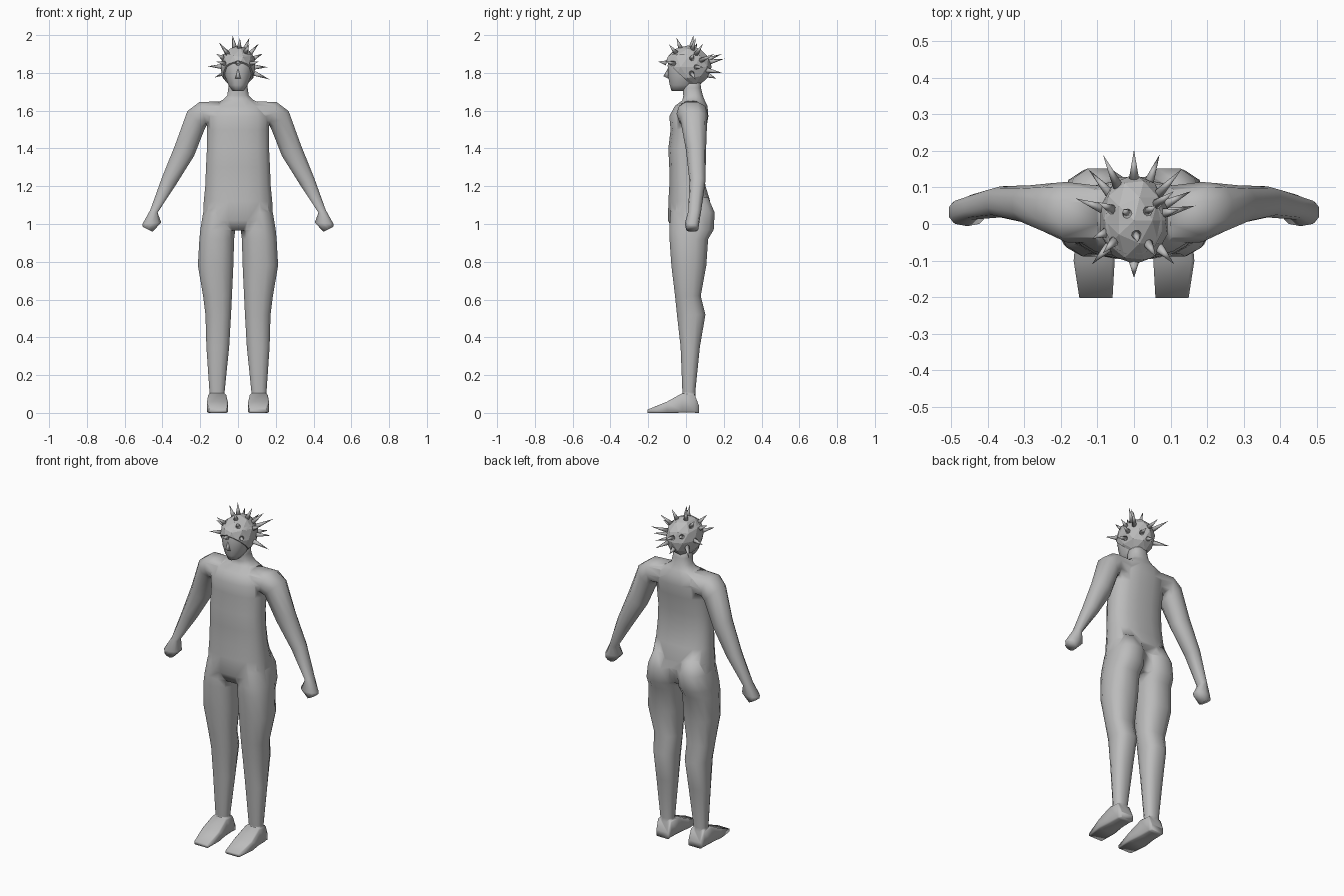
import bpy, bmesh, math
from mathutils import Vector

if "Cube" in bpy.data.objects:
    bpy.data.objects.remove(bpy.data.objects["Cube"])

grey = bpy.data.materials.new("grey")
grey.diffuse_color = (0.5, 0.5, 0.5, 1)
grey.use_nodes = True
grey.node_tree.nodes["Principled BSDF"].inputs["Base Color"].default_value = grey.diffuse_color


def make(name, bm, smooth=True):
    bmesh.ops.recalc_face_normals(bm, faces=bm.faces[:])
    me = bpy.data.meshes.new(name)
    bm.to_mesh(me)
    bm.free()
    for p in me.polygons:
        p.use_smooth = smooth
    me.materials.append(grey)
    ob = bpy.data.objects.new(name, me)
    bpy.context.collection.objects.link(ob)
    return ob


def loft(name, stations, n=12, power=0.8):
    """Skin rings given as (centre, half axis u, half axis v), with end caps."""
    bm = bmesh.new()
    rings = []
    for c, u, v in stations:
        ring = []
        for i in range(n):
            a = 2 * math.pi * (i + 0.5) / n
            ca, sa = math.cos(a), math.sin(a)
            ca = math.copysign(abs(ca) ** power, ca)
            sa = math.copysign(abs(sa) ** power, sa)
            ring.append(bm.verts.new(Vector(c) + Vector(u) * ca + Vector(v) * sa))
        rings.append(ring)
    for a, b in zip(rings, rings[1:]):
        for i in range(n):
            j = (i + 1) % n
            bm.faces.new((a[i], a[j], b[j], b[i]))
    bm.faces.new(rings[0])
    bm.faces.new(rings[-1])
    return make(name, bm)


def upright(rows, s=1):
    """Horizontal rings from (z, x min, x max, y front, y back)."""
    return [((s * (a + b) / 2, (f + k) / 2, z), ((b - a) / 2, 0, 0), (0, (k - f) / 2, 0))
            for z, a, b, f, k in rows]


# Torso and neck: z, half width, front, back
torso = [(0.965, .10, -.07, .09), (1.02, .188, -.097, .12), (1.12, .184, -.095, .13),
         (1.2, .176, -.09, .105), (1.3, .172, -.09, .09), (1.4, .167, -.095, .093),
         (1.5, .167, -.083, .108), (1.57, .17, -.09, .12), (1.625, .15, -.06, .115),
         (1.655, .085, -.02, .1), (1.68, .058, -.015, .09), (1.72, .052, -.02, .08),
         (1.78, .047, -.02, .075)]
body = loft("body", upright([(z, -h, h, f, k) for z, h, f, k in torso]), 16)

leg = [(1.14, .004, .165, -.07, .12), (1.06, .004, .187, -.085, .155),
       (.97, .012, .202, -.092, .15), (.92, .018, .207, -.09, .12),
       (.78, .022, .215, -.08, .11), (.62, .03, .187, -.06, .08),
       (.52, .035, .174, -.05, .105), (.35, .045, .169, -.03, .075),
       (.11, .07, .152, -.02, .05), (.03, .075, .148, -.01, .052)]
# Foot: y, x min, x max, z top
foot = [(.07, .065, .15, .035), (.045, .065, .155, .1), (-.02, .062, .158, .105),
        (-.1, .052, .166, .06), (-.203, .058, .15, .018)]
# Arm: outer x, z, inner x, z, front, back
arm = [(.10, 1.652, .10, 1.52, -.05, .105), (.205, 1.648, .165, 1.52, -.05, .115),
       (.27, 1.6, .175, 1.5, -.03, .112), (.335, 1.42, .23, 1.36, .0, .106),
       (.405, 1.245, .325, 1.21, .018, .103), (.465, 1.075, .425, 1.06, .012, .08),
       (.508, 1.0, .404, 1.008, -.006, .07), (.505, .985, .452, .958, 0, .065)]
limbs = []
for s, side in ((1, "left"), (-1, "right")):
    limbs.append(loft(side + "_leg", upright(leg, s), 12))
    limbs.append(loft(side + "_foot", [((s * (a + b) / 2, y, t / 2), ((b - a) / 2, 0, 0),
                                        (0, 0, t / 2 * 1.0)) for y, a, b, t in foot], 8, 0.2))
    limbs.append(loft(side + "_arm", [((s * (a + c) / 2, (f + k) / 2, (b + d) / 2),
                                       (s * (a - c) / 2, 0, (b - d) / 2),
                                       (0, (k - f) / 2, 0)) for a, b, c, d, f, k in arm], 10, 0.85))

# Fuse the limbs into one skin
bpy.context.view_layer.objects.active = body
for limb in limbs:
    m = body.modifiers.new("fuse", 'BOOLEAN')
    m.operation = 'UNION'
    m.solver = 'EXACT'
    m.object = limb
    bpy.ops.object.modifier_apply(modifier=m.name)
    bpy.data.objects.remove(limb)
for p in body.data.polygons:
    p.use_smooth = True

# Face
face = [(1.705, .03, -.078, .02), (1.735, .052, -.088, .05), (1.78, .07, -.097, .08),
        (1.84, .083, -.1, .1), (1.9, .078, -.085, .09)]
loft("face", upright([(z, -h, h, f, k) for z, h, f, k in face]), 12, 0.9)
bm = bmesh.new()
nose = [bm.verts.new(p) for p in ((0, -.09, 1.835), (-.017, -.09, 1.768),
                                  (.017, -.09, 1.768), (0, -.12, 1.782))]
for f in ((0, 1, 3), (1, 2, 3), (2, 0, 3), (0, 2, 1)):
    bm.faces.new([nose[i] for i in f])
make("nose", bm)

# Faceted hair cap, cut along a slanting hairline
centre = Vector((0, .01, 1.832))
size = Vector((.096, .126, .113))
bm = bmesh.new()
bmesh.ops.create_icosphere(bm, subdivisions=2, radius=1)
for v in bm.verts:
    v.co = centre + v.co * size
cut = bmesh.ops.bisect_plane(bm, geom=bm.verts[:] + bm.edges[:] + bm.faces[:],
                             plane_co=(0, -.115, 1.87), plane_no=(0, .165, .175), clear_inner=True)
bmesh.ops.holes_fill(bm, edges=[e for e in bm.edges if e.is_boundary])
make("hair_cap", bm, False)

# Hair spikes, each pointing out to its tip
tips = [(-.03, .04, 2.0), (.06, .05, 1.985), (.01, -.05, 1.985), (-.1, .06, 1.96),
        (.11, .09, 1.955), (-.085, -.08, 1.94), (.06, -.09, 1.95), (.125, .04, 1.9),
        (-.115, -.04, 1.9), (.157, .09, 1.83), (.168, .05, 1.765), (-.16, .07, 1.835),
        (-.125, .15, 1.775), (-.085, .19, 1.9), (0, .203, 1.875), (.07, .19, 1.8),
        (.13, .15, 1.9), (0, .16, 1.77), (-.115, -.11, 1.86), (.11, -.11, 1.86),
        (0, -.147, 1.86)]
bm = bmesh.new()
for t in tips:
    tip = Vector(t)
    d = tip - centre
    k = 1 / math.sqrt(sum((d[i] / size[i]) ** 2 for i in range(3)))
    base = centre + d * min(k * 0.92, 0.9)
    q = d.to_track_quat('Z', 'Y')
    ring = [bm.verts.new(base + q @ Vector((.014 * math.cos(a), .014 * math.sin(a), 0)))
            for a in (i * math.pi / 4 for i in range(8))]
    top = bm.verts.new(tip)
    for i in range(8):
        bm.faces.new((ring[i], ring[(i + 1) % 8], top))
    bm.faces.new(ring[::-1])
make("hair_spikes", bm)
